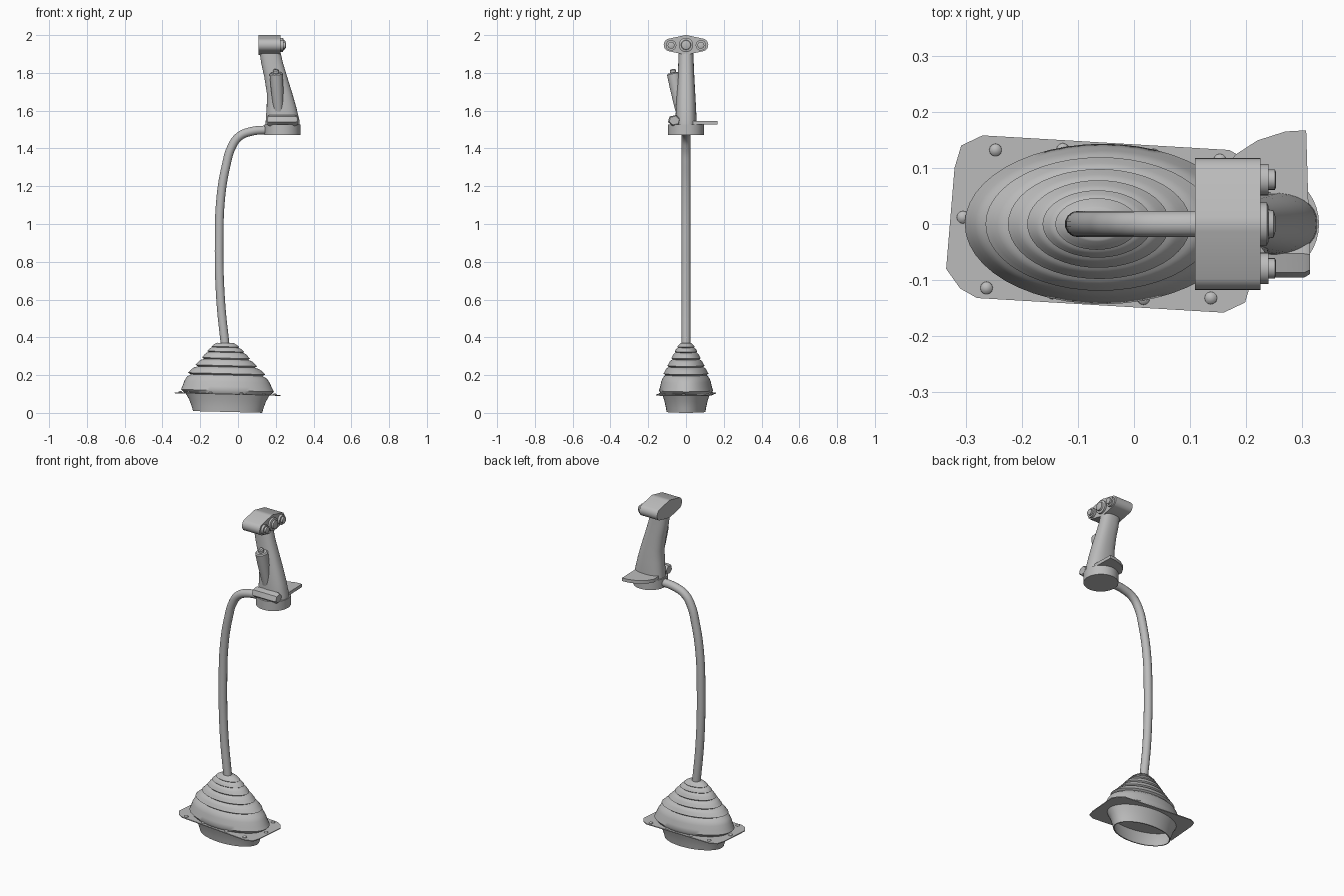
import bpy, bmesh, math
from mathutils import Vector

if "Cube" in bpy.data.objects:
    bpy.data.objects.remove(bpy.data.objects["Cube"])

grey = bpy.data.materials.new("plain grey")
grey.diffuse_color = (0.5, 0.5, 0.5, 1)
grey.use_nodes = True
grey.node_tree.nodes["Principled BSDF"].inputs["Base Color"].default_value = grey.diffuse_color
CX = -0.055                                    # centre of the floor boot


def finish(name, bm, angle=35, recalc=True):
    if recalc:
        bmesh.ops.recalc_face_normals(bm, faces=bm.faces)
    me = bpy.data.meshes.new(name)
    bm.to_mesh(me)
    bm.free()
    ob = bpy.data.objects.new(name, me)
    bpy.context.collection.objects.link(ob)
    me.materials.append(grey)
    bpy.ops.object.select_all(action='DESELECT')
    ob.select_set(True)
    bpy.context.view_layer.objects.active = ob
    bpy.ops.object.shade_smooth_by_angle(angle=math.radians(angle))
    return ob


def loft(name, rings, caps=(True, True), angle=35):
    """Skin a list of point rings of equal length."""
    bm = bmesh.new()
    vs = [[bm.verts.new(p) for p in r] for r in rings]
    n = len(vs[0])
    for a, b in zip(vs, vs[1:]):
        for i in range(n):
            j = (i + 1) % n
            bm.faces.new((a[i], a[j], b[j], b[i]))
    if caps[0]:
        bm.faces.new(vs[0][::-1])
    if caps[1]:
        bm.faces.new(vs[-1])
    return finish(name, bm, angle)


def oval(cx, cy, rx, ry, z, n=32, e=2.0):
    pts = []
    for i in range(n):
        t = 2 * math.pi * i / n
        c, s = math.cos(t), math.sin(t)
        pts.append((cx + rx * math.copysign(abs(c) ** (2 / e), c),
                    cy + ry * math.copysign(abs(s) ** (2 / e), s), z))
    return pts


def turned(name, base, axis, profile, n=24):
    """Turned part: profile is (radius, distance along axis)."""
    rot = Vector((0, 0, 1)).rotation_difference(Vector(axis).normalized())
    return loft(name, [[Vector(base) + rot @ Vector(p) for p in oval(0, 0, r, r, d, n)]
                       for r, d in profile])


def tilt(p):
    return (p[0], p[1], p[2] - 0.025 * (p[0] - CX))


def slab(name, outline, z0, z1, lean=False):
    rings = [[(x, y, z) for x, y in outline] for z in (z0, z1)]
    if lean:
        rings = [[tilt(p) for p in r] for r in rings]
    return loft(name, rings)


# Floor plate: half an outline repeated by a half turn
half = [(-0.335, -0.08), (-0.32, 0.10), (-0.308, 0.14), (-0.27, 0.158), (0.17, 0.132), (0.2, 0.115)]
half = half[::-1]
slab("floor_plate", half + [(2 * CX - x, -y) for x, y in half], 0.097, 0.102, True)

# Rivets
for x, y in [(-0.247, 0.132), (-0.305, 0.012), (-0.263, -0.114), (-0.127, 0.133), (0.035, 0.123)]:
    for px, py in ((x, y), (2 * CX - x, -y)):
        turned("rivet", tilt((px, py, 0.1)), (0, 0, 1),
               [(0.0115, 0), (0.011, 0.004), (0.007, 0.008), (0.002, 0.0095)], 12)

# Skirt below the plate, open underneath
skirt = [(0.183, 0.103, 0.005), (0.19, 0.107, 0.03), (0.203, 0.115, 0.065), (0.223, 0.127, 0.1)]
skirt = [(a - 0.006, b - 0.006, z) for a, b, z in skirt[::-1]] + skirt
loft("boot_skirt", [[tilt(p) for p in oval(CX, 0, a, b, z, 48)] for a, b, z in skirt], (False, False))

# Bellows boot: stacked bulging rings
steps = [(0.246, 0.143, 0.1), (0.205, 0.119, 0.2), (0.163, 0.098, 0.243),
         (0.127, 0.078, 0.283), (0.098, 0.06, 0.32), (0.074, 0.046, 0.346)]
rings = []
for i, (rx, ry, z) in enumerate(steps):
    last = i == len(steps) - 1
    nx, ny, nz = (0.045, 0.028, 0.37) if last else steps[i + 1]
    h = nz - z
    k = 0.92
    rings.append((rx * k, ry * k, z))
    rings.append((rx, ry, z + 0.18 * h))
    for t, f in ((0.4, 0.25), (0.65, 0.5), (0.85, 0.8)):
        rings.append((rx + (nx - rx) * f, ry + (ny - ry) * f, z + t * h))
rings.append((0.045, 0.028, 0.37))
loft("bellows_boot", [[tilt(p) for p in oval(CX - 0.012 * (z - 0.1) / 0.27, 0, a, b, z, 48)]
                      for a, b, z in rings], angle=50)

# Bent stick
cu = bpy.data.curves.new("bent_stick", 'CURVE')
cu.dimensions = '3D'
cu.bevel_depth = 0.0235
cu.bevel_resolution = 5
cu.resolution_u = 8
cu.use_fill_caps = True
path = [(-0.066, 0.34), (-0.092, 0.6), (-0.1, 0.9), (-0.09, 1.15), (-0.063, 1.31),
        (-0.035, 1.405), (0.005, 1.462), (0.07, 1.49), (0.18, 1.499)]
sp = cu.splines.new('BEZIER')
sp.bezier_points.add(len(path) - 1)
for bp, (x, z) in zip(sp.bezier_points, path):
    bp.co = (x, 0, z)
    bp.handle_left_type = bp.handle_right_type = 'AUTO'
stick = bpy.data.objects.new("bent_stick", cu)
bpy.context.collection.objects.link(stick)
cu.materials.append(grey)
bpy.ops.object.select_all(action='DESELECT')
stick.select_set(True)
bpy.context.view_layer.objects.active = stick
bpy.ops.object.convert(target='MESH')
bpy.ops.object.shade_smooth_by_angle(angle=math.radians(40))

# Grip base disc
turned("grip_base", (0.235, 0, 1.472), (0, 0, 1), [(0.095, 0), (0.095, 0.056)], 40)

# Tapered grip: z, left x, right x, half width
grip = [(1.525, 0.146, 0.327, 0.056), (1.55, 0.147, 0.325, 0.056), (1.62, 0.152, 0.308, 0.053),
        (1.69, 0.153, 0.288, 0.049), (1.78, 0.139, 0.26, 0.044), (1.85, 0.123, 0.239, 0.041),
        (1.92, 0.113, 0.222, 0.039)]
loft("grip", [oval((a + b) / 2, 0, (b - a) / 2, w, z, 32, 2.4) for z, a, b, w in grip])

# Hand rest plate on the far side
slab("hand_rest", [(0.16, 0.0), (0.312, 0.0), (0.307, 0.167), (0.27, 0.165),
                   (0.22, 0.149), (0.18, 0.123), (0.155, 0.08)], 1.527, 1.546)

# Six-sided finger bar on the near side
bar = []
for x, s in ((0.155, 0.8), (0.165, 1), (0.303, 1), (0.314, 0.8)):
    bar.append([(x, -0.062 + 0.035 * s * math.cos(math.radians(60 * i + 15)),
                 1.548 + 0.03 * s * math.sin(math.radians(60 * i + 15))) for i in range(6)])
loft("finger_bar", bar)

# Leaning side switch with a small button on top
foot, top = Vector((0.214, -0.03, 1.6)), Vector((0.202, -0.067, 1.8))
d = top - foot
turned("side_switch", foot, d, [(0.026, 0), (0.033, d.length * 0.6), (0.035, d.length - 0.006),
                                (0.029, d.length)])
turned("side_switch_button", top, d, [(0.016, -0.005), (0.016, 0.014), (0.011, 0.02)], 16)

# Head: hull of a large middle circle and two small end circles, run along x
prof = []
for cy, r, a0, a1 in ((0.083, 0.035, -65, 65), (0, 0.052, 70, 110),
                      (-0.083, 0.035, 115, 245), (0, 0.052, 250, 290)):
    for i in range(9):
        t = math.radians(a0 + (a1 - a0) * i / 8)
        prof.append((cy + r * math.cos(t), 1.948 + r * math.sin(t)))
loft("grip_head", [[(x, y, z) for y, z in prof] for x in (0.109, 0.226)])

# Head buttons
turned("centre_button", (0.22, 0, 1.948), (1, 0, 0),
       [(0.038, 0), (0.038, 0.017), (0.032, 0.02), (0.026, 0.02), (0.024, 0.029), (0.014, 0.032)])
for y in (-0.079, 0.079):
    turned("side_button", (0.22, y, 1.946), (1, 0, 0),
           [(0.028, 0), (0.028, 0.02), (0.018, 0.02), (0.018, 0.031), (0.014, 0.033)])
